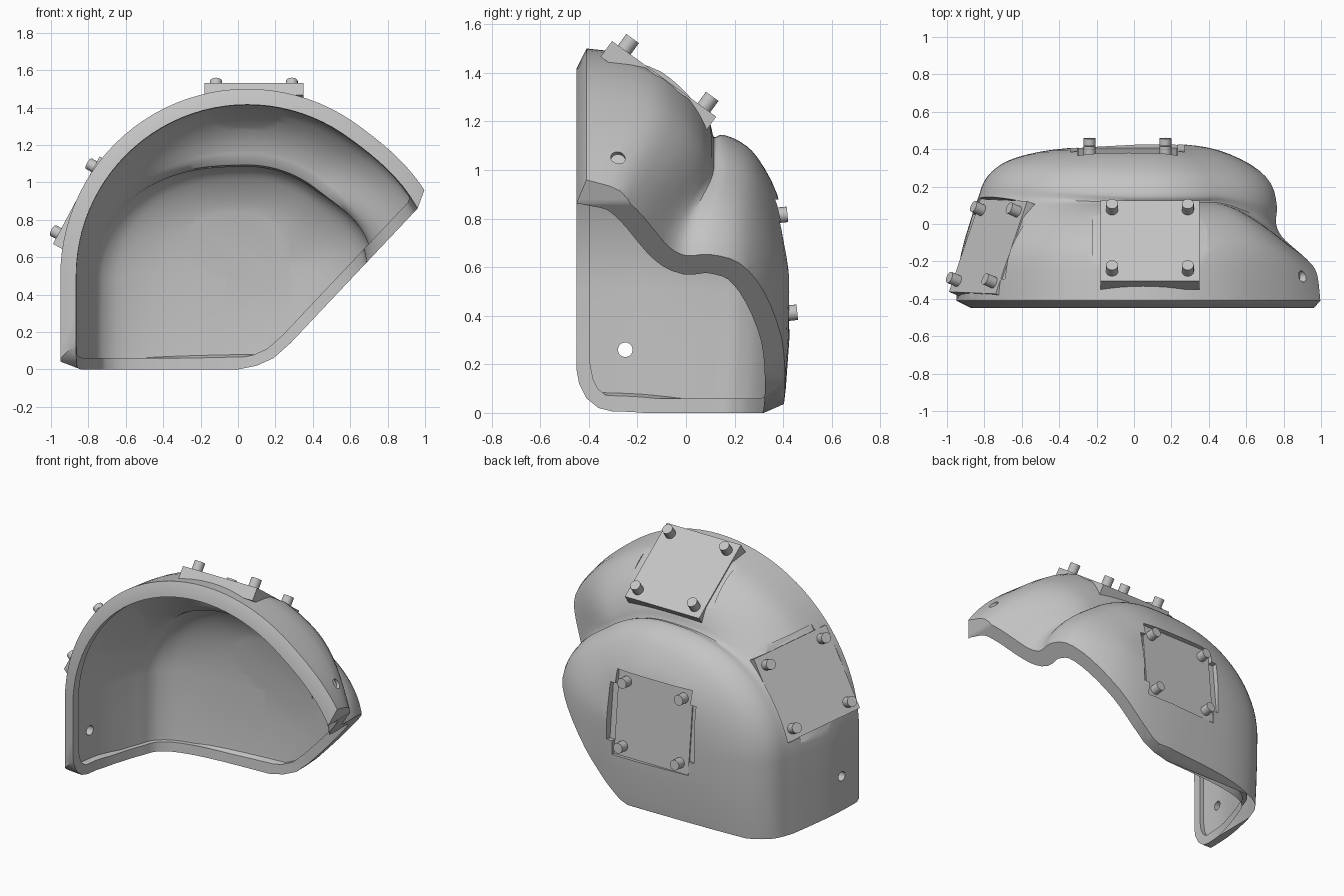
import bpy, bmesh, math
from mathutils import Matrix, Vector

cube = bpy.data.objects.get("Cube")
if cube:
    bpy.data.objects.remove(cube, do_unlink=True)

gray = bpy.data.materials.new("plain gray")
gray.use_nodes = True
gray.diffuse_color = (0.55, 0.55, 0.55, 1)
gray.node_tree.nodes["Principled BSDF"].inputs["Base Color"].default_value = (0.55, 0.55, 0.55, 1)

CX, CZ = 0.05, 0.5
LIP, THIN = 0.085, 0.055  # wall thickness at the open edge and further inside

# Dome profiles (depth y, radius) from the back centre out to the rim
RIGHT = [(.43, 0), (.425, .22), (.395, .4), (.32, .57), (.22, .69), (.1, .73),
         (0, .725), (-.07, .765), (-.14, .85), (-.21, .94), (-.3, 1.03), (-.41, 1.07)]
TOP = [(.43, 0), (.415, .2), (.375, .4), (.295, .55), (.225, .615), (.15, .645),
       (.115, .635), (.1, .69), (.06, .78), (-.02, .88), (-.15, .965), (-.41, 1)]
LEFT = [(.43, 0), (.41, .35), (.385, .56), (.34, .72), (.28, .81), (.22, .855),
        (.15, .88), (.08, .905), (0, .93), (-.1, .96), (-.22, .985), (-.41, 1)]


def ease(t):
    t = max(0, min(1, t))
    return t * t * (3 - 2 * t)


def smooth_path(pts, steps=3):
    """Catmull-Rom resampling."""
    p = [Vector(q) for q in pts]
    p = [p[0] * 2 - p[1]] + p + [p[-1] * 2 - p[-2]]
    out = []
    for i in range(1, len(p) - 2):
        a, b, c, d = p[i - 1:i + 3]
        for s in range(steps):
            t = s / steps
            out.append(0.5 * (2 * b + (c - a) * t + (2 * a - 5 * b + 4 * c - d) * t ** 2
                              + (3 * b - a - 3 * c + d) * t ** 3))
    return out + [p[-2]]


def profile(theta, wall):
    deg = math.degrees(theta)
    side = RIGHT if deg < 90 else LEFT
    w = ease((54 - deg) / 42) if deg < 90 else ease((deg - 90) / 90)
    path = smooth_path([Vector(a).lerp(Vector(b), w) for a, b in zip(TOP, side)])
    if not wall:
        return path + [Vector((-.45, path[-1][1] - .08)), Vector((-.45, 0))]
    out = [Vector((path[0][0] - wall, 0))]
    for i in range(1, len(path)):
        t = (path[min(i + 1, len(path) - 1)] - path[i - 1]).normalized()
        q = path[i] - wall * Vector((t[1], -t[0]))
        out.append(Vector((q[0], max(q[1], 0))))
    r = out[-1][1]
    return out + [Vector((-.6, r)), Vector((-.6, 0))]


def new_object(name, bm):
    bmesh.ops.recalc_face_normals(bm, faces=bm.faces)
    me = bpy.data.meshes.new(name)
    bm.to_mesh(me)
    bm.free()
    me.materials.append(gray)
    ob = bpy.data.objects.new(name, me)
    bpy.context.collection.objects.link(ob)
    return ob


def arch_solid(name, wall=0):
    """Arched dome, shrunk by the wall, with straight legs running down both sides."""
    drops = [.8, .6, .4, .2]
    n = 48
    columns = [(math.pi, d) for d in drops]
    columns += [(math.pi * (1 - i / n), 0) for i in range(n + 1)]
    columns += [(0, d) for d in reversed(drops)]
    bm = bmesh.new()
    grid = []
    for theta, drop in columns:
        col = []
        for y, r in profile(theta, wall):
            z = CZ + r * math.sin(theta) - drop
            if y > 0:
                y -= .03 * (max(0, CZ - z) / CZ) ** 2 * min(1, y / .4)
            col.append(bm.verts.new((CX + r * math.cos(theta), y, z)))
        grid.append(col)
    for a, b in zip(grid, grid[1:]):
        for i in range(len(a) - 1):
            bm.faces.new((a[i], a[i + 1], b[i + 1], b[i]))
    bmesh.ops.remove_doubles(bm, verts=bm.verts, dist=.0005)
    bmesh.ops.holes_fill(bm, edges=[e for e in bm.edges if e.is_boundary], sides=0)
    return new_object(name, bm)


def inset(outline, d):
    """Move every side of an anticlockwise outline inwards."""
    pts = [Vector(p) for p in outline]
    out = []
    for i, p in enumerate(pts):
        a = (p - pts[i - 1]).normalized()
        b = (pts[(i + 1) % len(pts)] - p).normalized()
        m = Vector((-a.y - b.y, a.x + b.x))
        out.append(p + m * d / (1 + a.dot(b)))
    return out


def prism(name, outline, place, near, far):
    bm = bmesh.new()
    face = bm.faces.new([bm.verts.new(place(a, b, near)) for a, b in outline])
    ext = bmesh.ops.extrude_face_region(bm, geom=[face])
    move = Vector(place(0, 0, far)) - Vector(place(0, 0, near))
    bmesh.ops.translate(bm, vec=move, verts=[v for v in ext["geom"] if isinstance(v, bmesh.types.BMVert)])
    return new_object(name, bm)


def box(name, frame, size, low, high):
    bm = bmesh.new()
    bmesh.ops.create_cube(bm, size=1)
    fit = Matrix.Translation((0, 0, (low + high) / 2)) @ Matrix.Diagonal((*size, high - low, 1))
    bmesh.ops.transform(bm, matrix=frame @ fit, verts=bm.verts)
    return new_object(name, bm)


def cylinder(name, frame, radius, low, high):
    bm = bmesh.new()
    bmesh.ops.create_cone(bm, cap_ends=True, segments=20, radius1=radius, radius2=radius, depth=high - low)
    bmesh.ops.transform(bm, matrix=frame @ Matrix.Translation((0, 0, (low + high) / 2)), verts=bm.verts)
    return new_object(name, bm)


def combine(target, other, operation):
    mod = target.modifiers.new("combine", "BOOLEAN")
    mod.operation, mod.solver, mod.object = operation, "EXACT", other
    bpy.context.view_layer.objects.active = target
    bpy.ops.object.modifier_apply(modifier=mod.name)
    bpy.data.objects.remove(other, do_unlink=True)


def frame_at(centre, u, v):
    u = Vector(u).normalized()
    n = u.cross(Vector(v)).normalized()
    m = Matrix((u, n.cross(u), n)).transposed().to_4x4()
    m.translation = centre
    return m


def smooth(ob):
    bpy.ops.object.select_all(action="DESELECT")
    ob.select_set(True)
    bpy.context.view_layer.objects.active = ob
    bpy.ops.object.shade_smooth_by_angle(angle=math.radians(32))


def trim(target, margin):
    """Cut the bottom, the slanted side and the front corner."""
    side = inset([(-1.2, .3), (-.945, .04), (-.84, 0), (0, 0), (.1, .02), (.19, .06), (.28, .14),
                  (.96, .86), (.995, .955), (1.15, 1.4), (1.15, 1.8), (-1.2, 1.8)], margin)
    combine(target, prism("side", side, lambda a, b, d: (a, d, b), -.8, .8), "INTERSECT")
    corner = inset([(-.455, 1.8), (-.455, .2), (-.44, .12), (-.41, .06), (-.36, .02), (-.28, 0),
                    (.32, 0), (.4, .035), (.7, .3), (.7, 1.8)], margin)
    combine(target, prism("corner", corner, lambda a, b, d: (d, a, b), -1.3, 1.3), "INTERSECT")


shell = arch_solid("shell")
hollow = arch_solid("hollow", THIN)
trim(hollow, .06)

# Flat mounting pads let into the dome, each with four pegs
pads = {
    "top": frame_at((.085, -.09, 1.375), (1, 0, 0), (0, .81, -.588)),
    "left_side": frame_at((-.78, -.12, .865), (.47, -.02, .88), (.32, .94, -.15)),
    "back": frame_at((-.035, .38, .61), (-1, 0, 0), (0, -.1, .995)),
}
for name, frame in pads.items():
    combine(shell, box("recess", frame, (.535, .535), -.006, .2), "DIFFERENCE")
    combine(shell, box("notch", frame, (.61, .36), -.008, .2), "DIFFERENCE")
    combine(shell, box("plate", frame, (.53, .53), -.08, 0), "UNION")
    combine(hollow, box("backing", frame, (.62, .54), -.022, .15), "DIFFERENCE")
    for i, (a, b) in enumerate([(-1, -1), (1, -1), (1, 1), (-1, 1)]):
        spot = frame @ Matrix.Translation((a * .2025, b * .2025, 0))
        smooth(cylinder(f"{name}_peg_{i + 1}", spot, .032, -.015, .058))

# Hollow the shell, leaving a lip round the open edge
combine(shell, arch_solid("opening", LIP), "DIFFERENCE")
combine(shell, hollow, "DIFFERENCE")
trim(shell, 0)

# Strap holes: one through the left wall, one sunk into the right flange
wall_hole = frame_at((-.95, -.25, .26), (0, 1, 0), (0, 0, 1))
combine(shell, cylinder("wall_hole", wall_hole, .03, -.2, .2), "DIFFERENCE")
flange_hole = frame_at((.92, -.28, 1.06), (0, 1, 0), (-.45, 0, .9))
combine(shell, cylinder("flange_hole", flange_hole, .03, -.05, .2), "DIFFERENCE")
smooth(shell)
